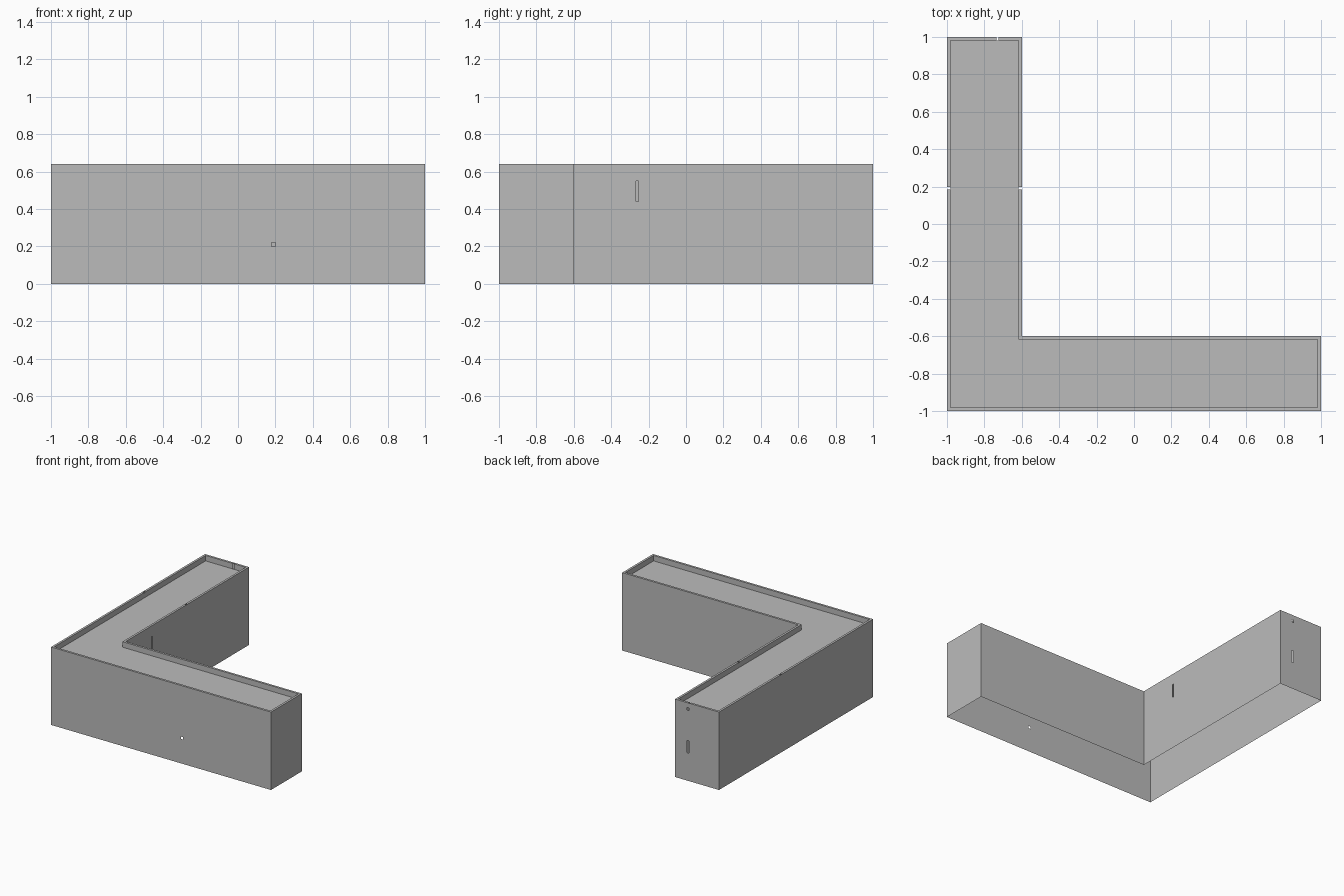
import bpy, bmesh
from mathutils import Vector

if "Cube" in bpy.data.objects:
    bpy.data.objects.remove(bpy.data.objects["Cube"])

H = 0.64        # parapet top
ROOF = 0.595    # roof deck level
T = 0.018       # parapet thickness

OUTER = [(-1, -1), (1, -1), (1, -0.6), (-0.6, -0.6), (-0.6, 1), (-1, 1)]
INNER = [(-1 + T, -1 + T), (1 - T, -1 + T), (1 - T, -0.6 - T),
         (-0.6 - T, -0.6 - T), (-0.6 - T, 1 - T), (-1 + T, 1 - T)]

grey = bpy.data.materials.new("plain grey")
grey.diffuse_color = (0.5, 0.5, 0.5, 1)
grey.use_nodes = True
grey.node_tree.nodes["Principled BSDF"].inputs["Base Color"].default_value = grey.diffuse_color


def band(bm, loop_a, za, loop_b, zb):
    """Quad strip joining two closed L-shaped loops."""
    a = [bm.verts.new((x, y, za)) for x, y in loop_a]
    b = [bm.verts.new((x, y, zb)) for x, y in loop_b]
    for i in range(len(a)):
        j = (i + 1) % len(a)
        bm.faces.new((a[i], a[j], b[j], b[i]))


def cut_hole(bm, lo, hi):
    """Remove the part of the flat shell that lies inside the box lo-hi."""
    lo, hi = Vector(lo), Vector(hi)

    def touches(f):
        return all(min(v.co[k] for v in f.verts) < hi[k] - 1e-5 and
                   max(v.co[k] for v in f.verts) > lo[k] + 1e-5 for k in range(3))

    for k in range(3):
        for value in (lo[k], hi[k]):
            faces = [f for f in bm.faces if touches(f)]
            edges = {e for f in faces for e in f.edges}
            verts = {v for f in faces for v in f.verts}
            normal = Vector((0, 0, 0))
            normal[k] = 1
            co = Vector((0, 0, 0))
            co[k] = value
            bmesh.ops.bisect_plane(bm, geom=faces + list(edges) + list(verts),
                                   dist=1e-6, plane_co=co, plane_no=normal)
    gone = [f for f in bm.faces
            if all(lo[k] <= f.calc_center_median()[k] <= hi[k] for k in range(3))]
    bmesh.ops.delete(bm, geom=gone, context='FACES')


def finish(bm, name):
    mesh = bpy.data.meshes.new(name)
    bm.normal_update()
    bm.to_mesh(mesh)
    bm.free()
    mesh.materials.append(grey)
    obj = bpy.data.objects.new(name, mesh)
    bpy.context.collection.objects.link(obj)


# Outer walls: a thin shell, open underneath, with a few tiny openings
walls = bmesh.new()
band(walls, OUTER, 0, OUTER, H)
E = 0.004
cut_hole(walls, (0.18, -1 - E, 0.20), (0.20, -1 + E, 0.22))       # front
cut_hole(walls, (-0.727, 1 - E, 0.23), (-0.711, 1 + E, 0.33))     # end slit
cut_hole(walls, (-0.727, 1 - E, 0.58), (-0.711, 1 + E, 0.60))     # end, high
cut_hole(walls, (-0.6 - E, -0.266, 0.44), (-0.6 + E, -0.254, 0.55))  # courtyard slit
finish(walls, "outer_walls")

# Parapet: flat cap and inner face, with narrow gaps
parapet = bmesh.new()
band(parapet, OUTER, H, INNER, H)
band(parapet, INNER, H, INNER, ROOF)
for lo, hi in [((-1.01, 0.185, H - E), (-0.975, 0.198, H + E)),
               ((-0.625, 0.185, H - E), (-0.59, 0.198, H + E)),
               ((-0.734, 0.97, ROOF - E), (-0.724, 1.01, H + E))]:
    cut_hole(parapet, lo, hi)
finish(parapet, "parapet")

# Sunken flat roof
roof = bmesh.new()
roof.faces.new([roof.verts.new((x, y, ROOF)) for x, y in INNER])
finish(roof, "roof_deck")
